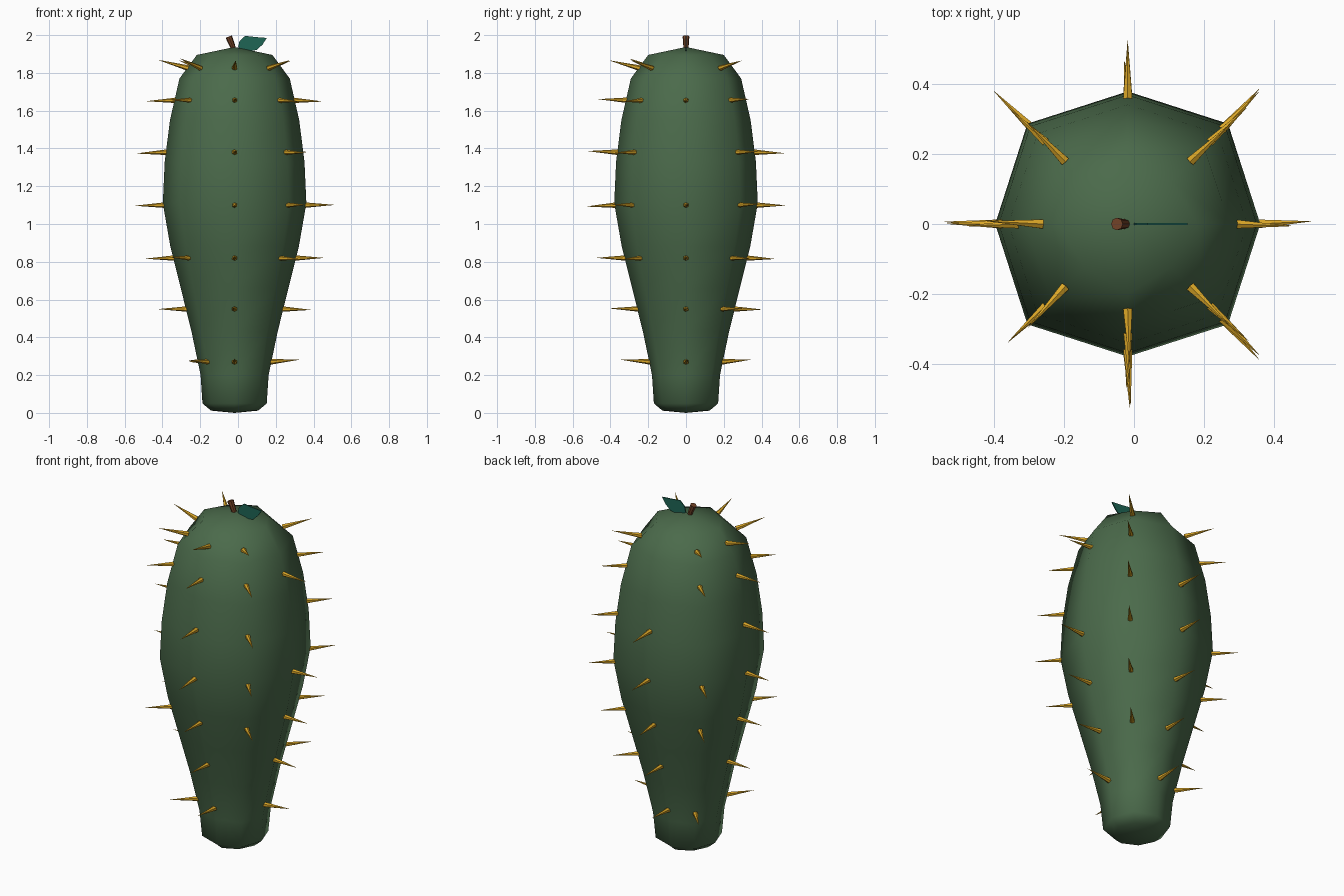
import bpy, bmesh, math, random
from mathutils import Vector

if "Cube" in bpy.data.objects:
    bpy.data.objects.remove(bpy.data.objects["Cube"])

random.seed(4)
CX = -0.018  # body axis


def material(name, rgb):
    m = bpy.data.materials.new(name)
    m.diffuse_color = (*rgb, 1)
    m.use_nodes = True
    m.node_tree.nodes["Principled BSDF"].inputs["Base Color"].default_value = m.diffuse_color
    return m


GREEN = material("cactus green", (0.07, 0.145, 0.07))
GOLD = material("spine gold", (0.70, 0.38, 0.02))
BROWN = material("stem brown", (0.17, 0.055, 0.02))
TEAL = material("leaf teal", (0.013, 0.13, 0.09))


def finish(bm, name, mat, smooth):
    bmesh.ops.recalc_face_normals(bm, faces=bm.faces)
    for f in bm.faces:
        f.smooth = smooth
    me = bpy.data.meshes.new(name)
    bm.to_mesh(me)
    bm.free()
    me.materials.append(mat)
    ob = bpy.data.objects.new(name, me)
    bpy.context.collection.objects.link(ob)
    return ob


def cone(bm, a, b, r1, r2, n):
    """Tapered rod from point a to point b."""
    d = b - a
    m = d.to_track_quat('Z', 'Y').to_matrix().to_4x4()
    m.translation = (a + b) / 2
    bmesh.ops.create_cone(bm, cap_ends=True, segments=n, radius1=r1,
                          radius2=r2, depth=d.length, matrix=m)


# Body: eight-sided profile, diagonals a little wider (z, radius, diagonal factor)
profile = [(0.012, 0.125, 0.95), (0.05, 0.17, 1.05), (0.20, 0.18, 1.07),
           (0.43, 0.228, 1.07), (0.66, 0.285, 1.07), (0.88, 0.34, 1.07),
           (1.11, 0.38, 1.07), (1.33, 0.37, 1.07), (1.55, 0.342, 1.07),
           (1.77, 0.292, 1.06), (1.895, 0.20, 0.88)]
bm = bmesh.new()
rings = []
for z, r, k in profile:
    ring = []
    for i in range(8):
        a = i * math.pi / 4
        q = r * (k if i % 2 else 1)
        ring.append(bm.verts.new((CX + q * math.cos(a), q * math.sin(a), z)))
    rings.append(ring)
for lo, hi in zip(rings, rings[1:]):
    for i in range(8):
        j = (i + 1) % 8
        bm.faces.new((lo[i], lo[j], hi[j], hi[i]))
for ring, z in ((rings[0], 0.0), (rings[-1], 1.937)):
    c = bm.verts.new((CX, 0, z))
    for i in range(0, 8, 2):  # quads meeting in the centre
        bm.faces.new((c, ring[i], ring[i + 1], ring[(i + 2) % 8]))
finish(bm, "cactus_body", GREEN, True)

# Spines: rows (z, base radius, rise, which of the eight directions are present)
rows = [(1.825, 0.245, 0.045, "01011111"), (1.655, 0.305, 0.0, "11011111"),
        (1.38, 0.36, 0.0, "01101011"), (1.10, 0.368, 0.0, "11111011"),
        (0.82, 0.312, 0.0, "11111111"), (0.55, 0.245, 0.0, "11101010"),
        (0.27, 0.187, 0.005, "10110110")]
bm = bmesh.new()
for z, r, rise, mask in rows:
    for i, on in enumerate(mask):
        if on == "0":
            continue
        a = i * math.pi / 4
        q = r * (1.04 if i % 2 else 1)
        base = Vector((CX + q * math.cos(a), q * math.sin(a), z))
        t = a + random.uniform(-0.06, 0.06)
        tip = base + Vector((0.158 * math.cos(t), 0.158 * math.sin(t),
                             rise + random.uniform(-0.008, 0.008)))
        cone(bm, base, tip, 0.015, 0.0005, 6)
finish(bm, "spines", GOLD, False)

# Stem
bm = bmesh.new()
cone(bm, Vector((CX, 0, 1.915)), Vector((-0.049, 0, 1.992)), 0.012, 0.018, 8)
finish(bm, "stem", BROWN, False)

# Leaf: thin upright plate
outline = [(0.0, 1.935), (0.008, 1.968), (0.038, 1.996), (0.09, 1.99),
           (0.153, 1.985), (0.13, 1.95), (0.10, 1.922), (0.05, 1.912)]
bm = bmesh.new()
f = bm.faces.new([bm.verts.new((x, -0.003, z)) for x, z in outline])
ext = bmesh.ops.extrude_face_region(bm, geom=[f])
bmesh.ops.translate(bm, vec=(0, 0.006, 0),
                    verts=[v for v in ext["geom"] if isinstance(v, bmesh.types.BMVert)])
finish(bm, "leaf", TEAL, False)
